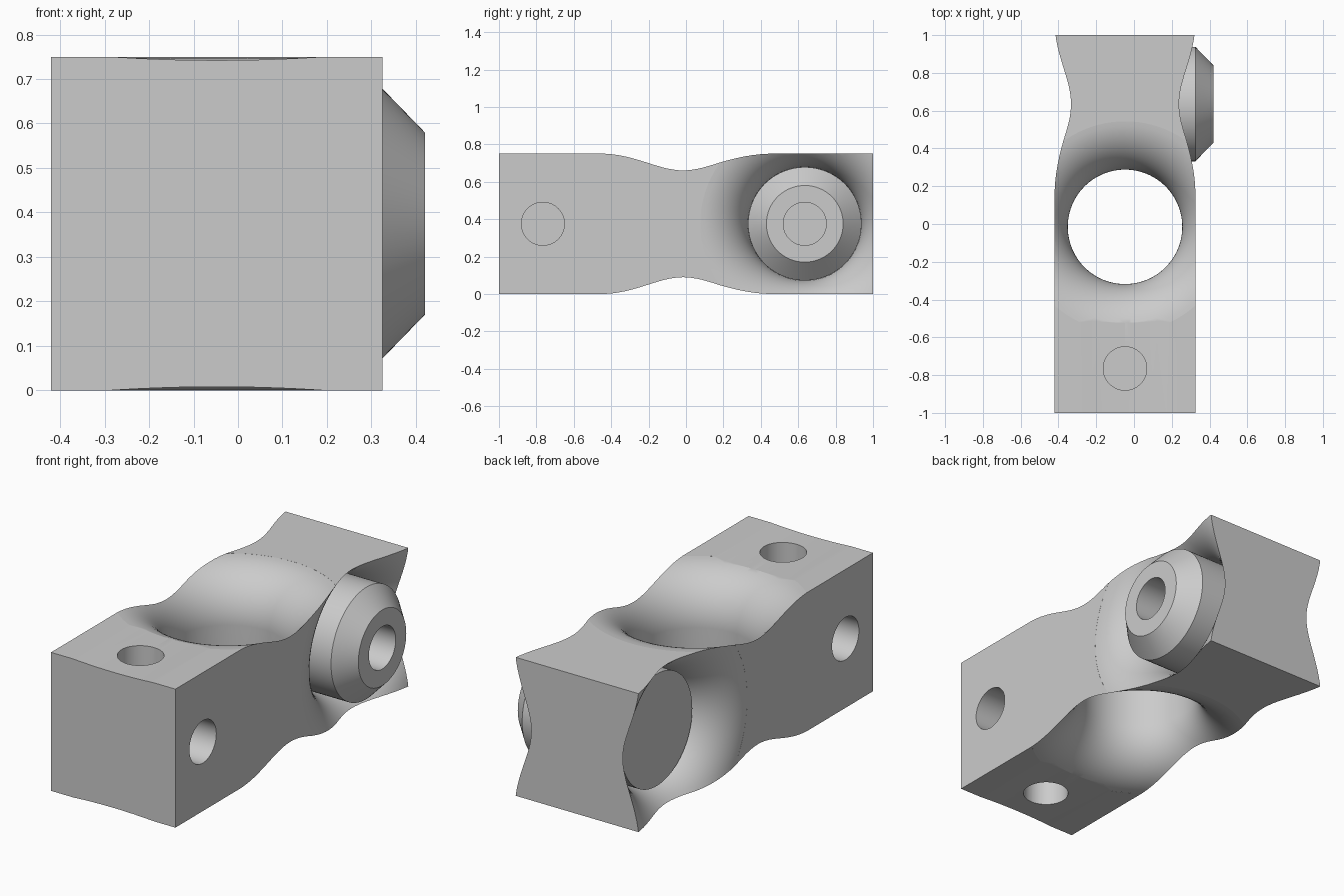
import bpy
import bmesh
from math import sin, cos, pi, radians
from mathutils import Vector

cube = bpy.data.objects.get("Cube")
if cube:
    bpy.data.objects.remove(cube, do_unlink=True)

# Main sizes
X0, X1, HEIGHT = -0.42, 0.325, 0.75
MID_X, MID_Z = (X0 + X1) / 2, HEIGHT / 2
HALF_X = (X1 - X0) / 2
BORE, FILLET, PIN = 0.303, 0.27, 0.115
PIVOT_Y, PIN_Y, EYE_Y = 0.635, -0.765, -0.015

grey = bpy.data.materials.new("light_grey")
grey.use_nodes = True
colour = (0.6, 0.6, 0.6, 1)
grey.diffuse_color = colour
grey.node_tree.nodes["Principled BSDF"].inputs["Base Color"].default_value = colour


def make_object(name, bm):
    bmesh.ops.recalc_face_normals(bm, faces=bm.faces)
    mesh = bpy.data.meshes.new(name)
    bm.to_mesh(mesh)
    bm.free()
    mesh.materials.append(grey)
    obj = bpy.data.objects.new(name, mesh)
    bpy.context.collection.objects.link(obj)
    return obj


def lathe(name, profile, centre, axis, sides=96):
    """Capped solid of revolution from (radius, distance along axis) points."""
    bm = bmesh.new()
    turn = Vector(axis).to_track_quat('Z', 'Y')
    rings = []
    for r, t in profile:
        rings.append([bm.verts.new(Vector(centre) + turn @ Vector(
            (r * cos(2 * pi * i / sides), r * sin(2 * pi * i / sides), t)))
            for i in range(sides)])
    for a, b in zip(rings, rings[1:]):
        for i in range(sides):
            j = (i + 1) % sides
            bm.faces.new((a[i], a[j], b[j], b[i]))
    bm.faces.new(rings[0])
    bm.faces.new(rings[-1])
    return make_object(name, bm)


def cut(target, cutter):
    cutter.hide_render = True
    mod = target.modifiers.new("cut", 'BOOLEAN')
    mod.operation = 'DIFFERENCE'
    mod.solver = 'EXACT'
    mod.object = cutter
    bpy.context.view_layer.objects.active = target
    bpy.ops.object.modifier_apply(modifier=mod.name)
    bpy.data.objects.remove(cutter, do_unlink=True)


def flared_bore(half):
    """Bore profile that opens out through a round fillet at both ends."""
    steps = 16
    arc = [(BORE + FILLET * (1 - cos(a)), half - FILLET + FILLET * sin(a))
           for a in (radians(87) * k / steps for k in range(steps + 1))]
    upper = arc + [(arc[-1][0], half + 0.1)]
    return [(r, -t) for r, t in reversed(upper)] + upper


def finish(obj):
    bpy.ops.object.select_all(action='DESELECT')
    obj.select_set(True)
    bpy.context.view_layer.objects.active = obj
    bpy.ops.object.shade_smooth_by_angle(angle=radians(25))
    mod = obj.modifiers.new("even_shading", 'WEIGHTED_NORMAL')
    mod.keep_sharp = True


# Beam block
bm = bmesh.new()
bmesh.ops.create_cube(bm, size=1)
for v in bm.verts:
    v.co = (MID_X + v.co.x * 2 * HALF_X, v.co.y * 2, MID_Z + v.co.z * HEIGHT)
body = make_object("beam_body", bm)

# Upright eye and crosswise pivot bore, both with flared mouths
cut(body, lathe("eye_cutter", flared_bore(MID_Z), (MID_X, EYE_Y, MID_Z), (0, 0, 1)))
cut(body, lathe("pivot_cutter", flared_bore(HALF_X), (MID_X, PIVOT_Y, MID_Z), (1, 0, 0)))

# Very shallow hollows over the front end, top and bottom
R, SAG = 3.6, 0.008
for z in (HEIGHT - SAG + R, SAG - R):
    cut(body, lathe("hollow_cutter", [(R, -0.1), (R, 0.5)], (MID_X, -1, z), (0, 1, 0), 512))

# Blind pin holes on four sides of the front end
for axis, half in (((0, 0, 1), MID_Z), ((0, 0, -1), MID_Z),
                   ((1, 0, 0), HALF_X), ((-1, 0, 0), HALF_X)):
    cut(body, lathe("pin_hole_cutter", [(PIN, half - 0.21), (PIN, half + 0.1)],
                    (MID_X, PIN_Y, MID_Z), axis, 64))
finish(body)

# Pivot boss with bevelled nose and blind socket
boss = lathe("pivot_boss", [(BORE, -0.27), (BORE, X1), (0.205, 0.42)],
             (0, PIVOT_Y, MID_Z), (1, 0, 0))
cut(boss, lathe("socket_cutter", [(PIN, 0.1), (PIN, 0.6)],
                (0, PIVOT_Y, MID_Z), (1, 0, 0), 64))
finish(boss)
